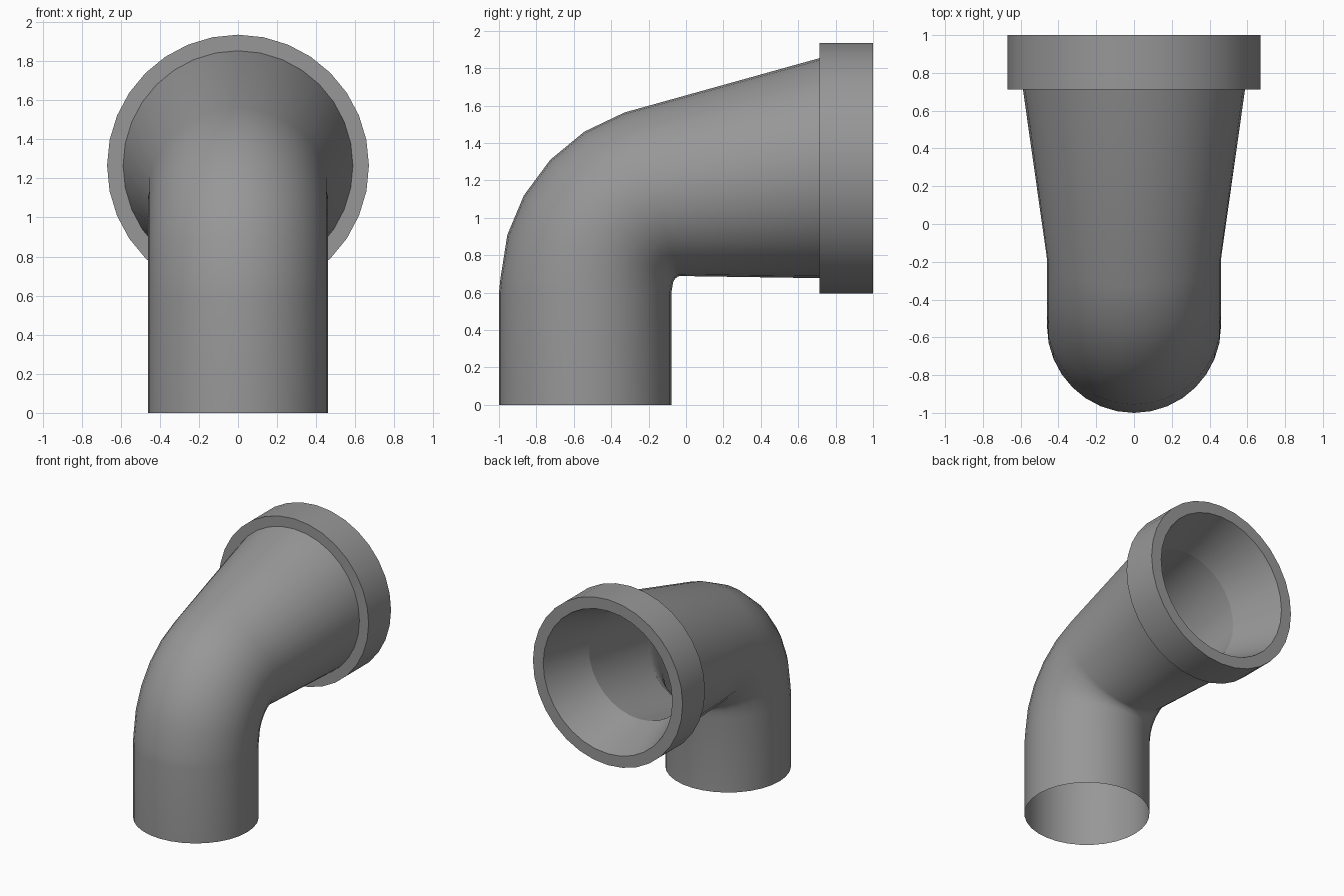
import bpy, bmesh
from math import sin, cos, pi, radians

if "Cube" in bpy.data.objects:
    bpy.data.objects.remove(bpy.data.objects["Cube"])

SIDES = 32
grey = bpy.data.materials.new("dark_grey")
grey.diffuse_color = (0.31, 0.31, 0.31, 1)
grey.use_nodes = True
grey.node_tree.nodes["Principled BSDF"].inputs["Base Color"].default_value = grey.diffuse_color


def ring(y, z, r, tilt):
    """Circle in the plane normal to the path; tilt 0 = facing up, 90 = facing back."""
    t = radians(tilt)
    pts = []
    for i in range(SIDES):
        a = 2 * pi * i / SIDES
        u, v = r * sin(a), r * cos(a)
        pts.append((u, y - v * cos(t), z + v * sin(t)))
    return pts


def loft(name, rings):
    bm = bmesh.new()
    loops = [[bm.verts.new(p) for p in ring(*r)] for r in rings]
    for a, b in zip(loops, loops[1:]):
        for i in range(SIDES):
            j = (i + 1) % SIDES
            bm.faces.new((a[i], b[i], b[j], a[j]))
    # outer wall faces outward
    f = next(iter(bm.faces))
    c = f.calc_center_median()
    bm.normal_update()
    n = f.normal
    if n.x * c.x + n.y * (c.y + 0.54) < 0:
        bmesh.ops.reverse_faces(bm, faces=bm.faces[:])
    me = bpy.data.meshes.new(name)
    bm.to_mesh(me)
    bm.free()
    me.materials.append(grey)
    ob = bpy.data.objects.new(name, me)
    bpy.context.collection.objects.link(ob)
    bpy.ops.object.select_all(action='DESELECT')
    ob.select_set(True)
    bpy.context.view_layer.objects.active = ob
    bpy.ops.object.shade_smooth_by_angle(angle=radians(35))
    return ob


# elbow bend about a pivot near the inner corner
PY, PZ, BEND, R = -0.02, 0.64, 0.512, 0.461
elbow = []
for d in (2, 16, 29.5, 43.5, 57.5, 71.5):
    elbow.append((PY - BEND * cos(radians(d)), PZ + BEND * sin(radians(d)), R, d))

ZC = 1.265  # height of the socket axis

# straight pipe, elbow, flared neck, collar, then the tapered socket inside
loft("elbow_pipe", [(-0.539, 0, R, 0), (-0.539, 0.6, R, 0)] + elbow + [
    (0.713, ZC, 0.588, 90),
    (0.713, ZC, 0.67, 90),
    (1.0, ZC, 0.67, 90),
    (1.0, ZC, 0.578, 90),
    (0.6, ZC, 0.45, 90),
])

# inner bore joining the socket to the end of the bend
y, z, r, d = elbow[-1]
loft("inner_bore", [(0.6, ZC, 0.45, 90), (y, z, 0.457, d)])
